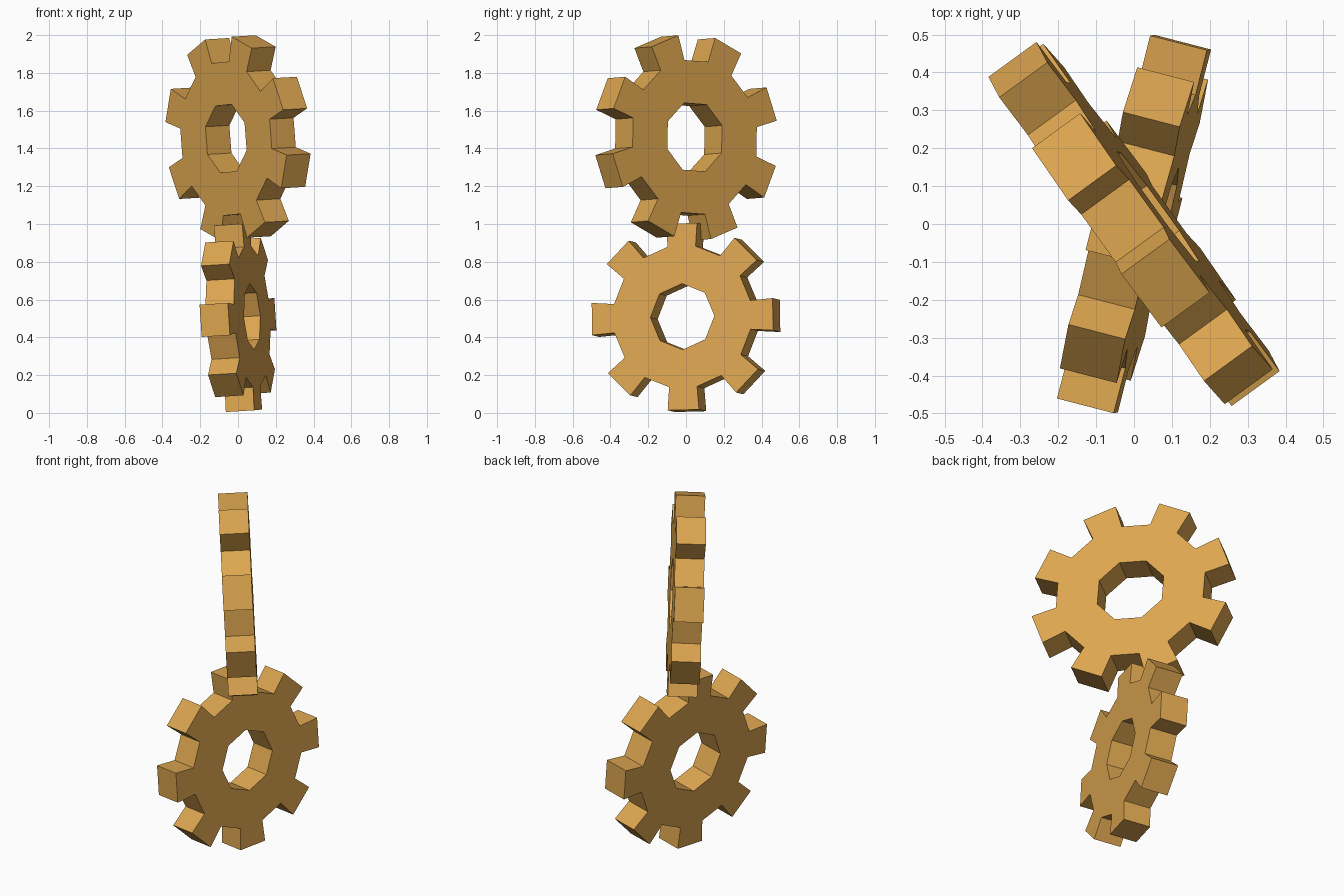
import bpy, bmesh
from math import sin, cos, radians
from mathutils import Matrix

if "Cube" in bpy.data.objects:
    bpy.data.objects.remove(bpy.data.objects["Cube"])

brass = bpy.data.materials.new("brass")
brass.diffuse_color = (0.72, 0.38, 0.08, 1)
brass.use_nodes = True
brass.node_tree.nodes["Principled BSDF"].inputs["Base Color"].default_value = brass.diffuse_color


def gear(name, z, tip, root, bore, width, turn, lean, spin, teeth=8):
    """Flat gear with its axle along local x, then leaned, turned and lifted."""
    bm = bmesh.new()
    step = 360 / teeth

    def vert(x, r, deg):
        a = radians(deg + spin)
        return bm.verts.new((x, r * cos(a), r * sin(a)))

    # each tooth: root, tip, tip, root, bore corner, on both sides
    sides = []
    for x in (-width / 2, width / 2):
        sides.append([[vert(x, r, k * step + d) for r, d in
                       ((root, -11.6), (tip, -9.8), (tip, 9.8), (root, 11.6), (bore, 0))]
                      for k in range(teeth)])
    # side faces
    for s in sides:
        for k in range(teeth):
            a, b = s[k], s[(k + 1) % teeth]
            bm.faces.new(a[:4])
            bm.faces.new((a[0], a[3], a[4]))
            bm.faces.new((a[3], b[0], b[4], a[4]))
    # outer rim and bore walls
    for k in range(teeth):
        n = (k + 1) % teeth
        p, q = sides[0], sides[1]
        for i in range(3):
            bm.faces.new((p[k][i], p[k][i + 1], q[k][i + 1], q[k][i]))
        bm.faces.new((p[k][3], p[n][0], q[n][0], q[k][3]))
        bm.faces.new((p[k][4], p[n][4], q[n][4], q[k][4]))
    bmesh.ops.recalc_face_normals(bm, faces=bm.faces[:])
    me = bpy.data.meshes.new(name)
    bm.to_mesh(me)
    bm.free()
    me.materials.append(brass)
    ob = bpy.data.objects.new(name, me)
    bpy.context.collection.objects.link(ob)
    ob.matrix_world = (Matrix.Translation((0, 0, z))
                       @ Matrix.Rotation(radians(turn), 4, 'Z')
                       @ Matrix.Rotation(radians(-lean), 4, 'Y'))
    return ob


gear("lower_gear", 0.505, 0.502, 0.38, 0.175, 0.155, -14.5, 3.4, 1.5)
gear("upper_gear", 1.456, 0.547, 0.412, 0.192, 0.157, 36, 2.8, 22.5 - 3.5)
